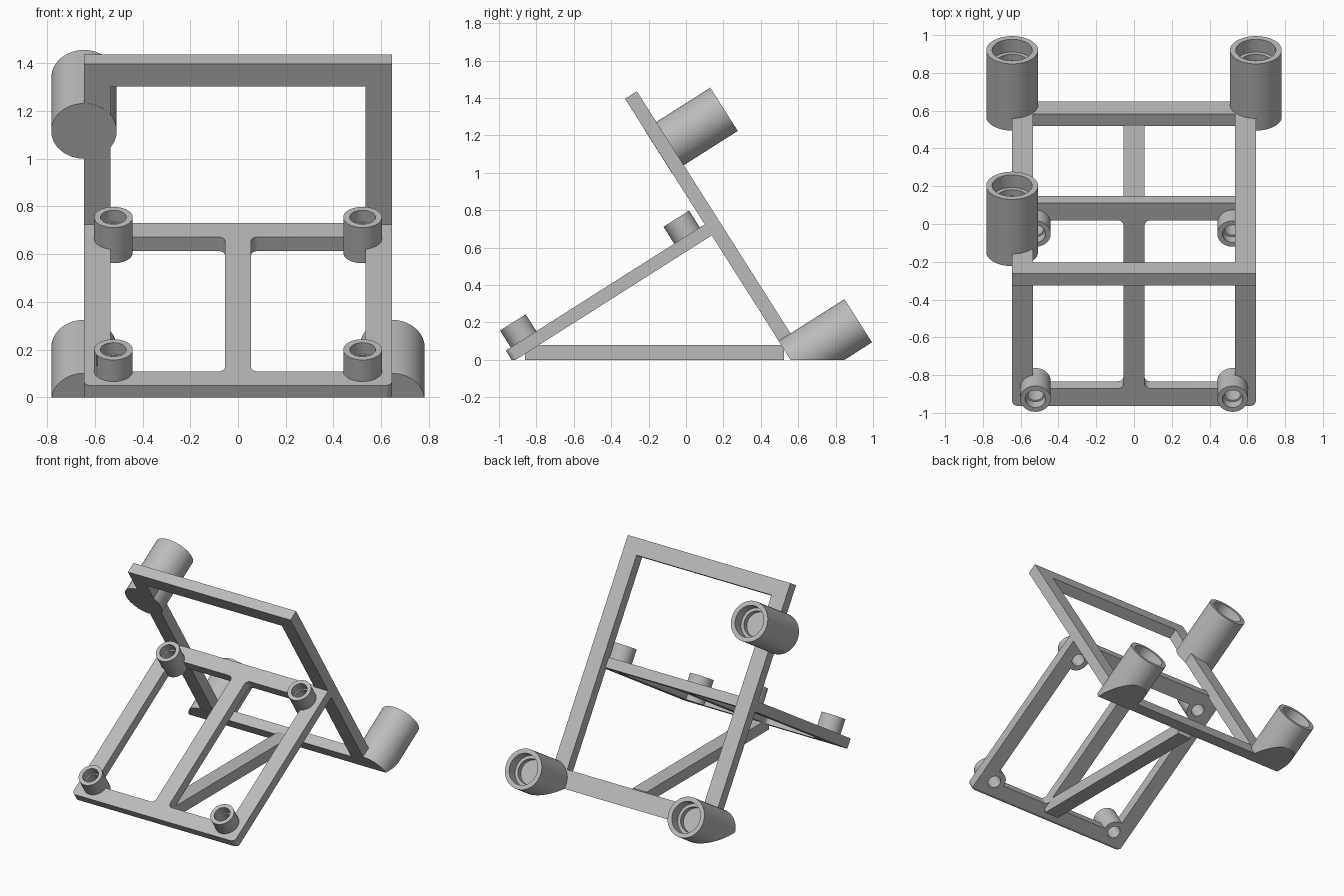
import bpy, bmesh, math
from mathutils import Matrix, Vector

cube = bpy.data.objects.get("Cube")
if cube:
    bpy.data.objects.remove(cube)

grey = bpy.data.materials.new("plain grey")
grey.use_nodes = True
GREY = (0.5, 0.5, 0.5, 1)
grey.diffuse_color = GREY
grey.node_tree.nodes["Principled BSDF"].inputs["Base Color"].default_value = GREY

# Tilted frame: x across, u up the platform slope, n square to the platform
TILT = Matrix.Translation((0, -0.963, 0.05)) @ Matrix.Rotation(math.radians(32.4), 4, 'X')
ALONG_U = Matrix.Rotation(-math.pi / 2, 4, 'X')
HALF = 0.645     # half width of both frames
RAIL = 0.11      # rail width
THICK = 0.07


def make(name, bm):
    bmesh.ops.recalc_face_normals(bm, faces=bm.faces)
    mesh = bpy.data.meshes.new(name)
    bm.to_mesh(mesh)
    bm.free()
    mesh.materials.append(grey)
    obj = bpy.data.objects.new(name, mesh)
    bpy.context.collection.objects.link(obj)
    return obj


def box(name, lo, hi, radius=0, front_only=False):
    """Box between two corners, with its upright edges rounded if asked."""
    bm = bmesh.new()
    bmesh.ops.create_cube(bm, size=1)
    lo, hi = Vector(lo), Vector(hi)
    for v in bm.verts:
        v.co = [a + (c + 0.5) * (b - a) for a, b, c in zip(lo, hi, v.co)]
    if radius:
        edges = [e for e in bm.edges
                 if abs(e.verts[0].co.z - e.verts[1].co.z) > 1e-4
                 and not (front_only and e.verts[0].co.y > lo.y + 0.01)]
        bmesh.ops.bevel(bm, geom=edges, offset=radius, segments=6,
                        profile=0.5, affect='EDGES')
    return make(name, bm)


def lathe(name, profile, matrix):
    """Turn a (radius, height) profile about its axis, then place it."""
    bm = bmesh.new()
    verts = [bm.verts.new((r, 0, h)) for r, h in profile]
    edges = [bm.edges.new(pair) for pair in zip(verts, verts[1:])]
    bmesh.ops.spin(bm, geom=verts + edges, cent=(0, 0, 0), axis=(0, 0, 1),
                   angle=math.tau, steps=64, use_duplicate=False)
    bmesh.ops.remove_doubles(bm, verts=bm.verts, dist=1e-5)
    bm.transform(matrix)
    return make(name, bm)


def boolean(obj, tool, operation):
    mod = obj.modifiers.new(operation.lower(), 'BOOLEAN')
    mod.operation, mod.object, mod.solver = operation, tool, 'EXACT'
    bpy.context.view_layer.objects.active = obj
    bpy.ops.object.modifier_apply(modifier=mod.name)
    bpy.data.objects.remove(tool)


def finish(obj, matrix=TILT):
    """Place the part, trim it flat on the floor and set its shading."""
    bm = bmesh.new()
    bm.from_mesh(obj.data)
    bm.transform(matrix)
    cut = bmesh.ops.bisect_plane(bm, geom=bm.verts[:] + bm.edges[:] + bm.faces[:],
                                 plane_co=(0, 0, 0), plane_no=(0, 0, 1),
                                 clear_inner=True)
    rim = [g for g in cut["geom_cut"] if isinstance(g, bmesh.types.BMEdge)]
    open_rim = [e for e in rim if e.is_boundary]
    if open_rim:
        bmesh.ops.holes_fill(bm, edges=open_rim, sides=0)
    bmesh.ops.recalc_face_normals(bm, faces=bm.faces)
    bm.to_mesh(obj.data)
    bm.free()
    bpy.ops.object.select_all(action='DESELECT')
    obj.select_set(True)
    bpy.context.view_layer.objects.active = obj
    bpy.ops.object.shade_smooth_by_angle(angle=math.radians(30))


# Sloping platform with two windows
LENGTH = 1.272
platform = box("platform", (-HALF, 0, -THICK), (HALF, LENGTH, 0), 0.03, True)
for lo, hi in ((-HALF + RAIL, -0.055), (0.055, HALF - RAIL)):
    boolean(platform, box("window_cutter", (lo, RAIL, -1), (hi, LENGTH - RAIL, 1), 0.03),
            'DIFFERENCE')

# Corner bosses with stepped through holes
BOSS_TOP = 0.107
for x in (-0.522, 0.522):
    for u in (0.112, 1.147):
        spot = Matrix.Translation((x, u, 0))
        boolean(platform, lathe("boss", [(0, -THICK), (0.081, -THICK),
                                         (0.081, BOSS_TOP), (0, BOSS_TOP)], spot), 'UNION')
        boolean(platform, lathe("drill", [(0, -0.2), (0.045, -0.2), (0.045, 0.05),
                                          (0.054, 0.05), (0.054, 0.2), (0, 0.2)], spot),
                'DIFFERENCE')
finish(platform)

# Back frame standing square to the platform
FRONT, BACK, TOP = 1.259, 1.334, 0.795
back_frame = box("back_frame", (-HALF, FRONT, -1.1), (HALF, BACK, TOP))
boolean(back_frame, box("opening_cutter", (-HALF + RAIL, 1, -0.78),
                        (HALF - RAIL, 2, TOP - RAIL)), 'DIFFERENCE')
finish(back_frame)

# Large sockets behind the back frame, with stepped blind holes
SOCKET = 0.418
profile = [(0, 0), (0.137, 0), (0.137, SOCKET), (0.106, SOCKET),
           (0.106, SOCKET - 0.08), (0.085, SOCKET - 0.08),
           (0.085, SOCKET - 0.12), (0, SOCKET - 0.12)]
for name, x, n in (("lower_left_socket", HALF, -0.875),
                   ("lower_right_socket", -HALF, -0.875),
                   ("upper_right_socket", -HALF, 0.464)):
    finish(lathe(name, profile, Matrix.Translation((x, FRONT - 0.001, n)) @ ALONG_U))

# Floor strut joining the two frames
finish(box("floor_strut", (-0.055, -0.86, 0), (0.055, 0.525, 0.08)), Matrix.Identity(4))
